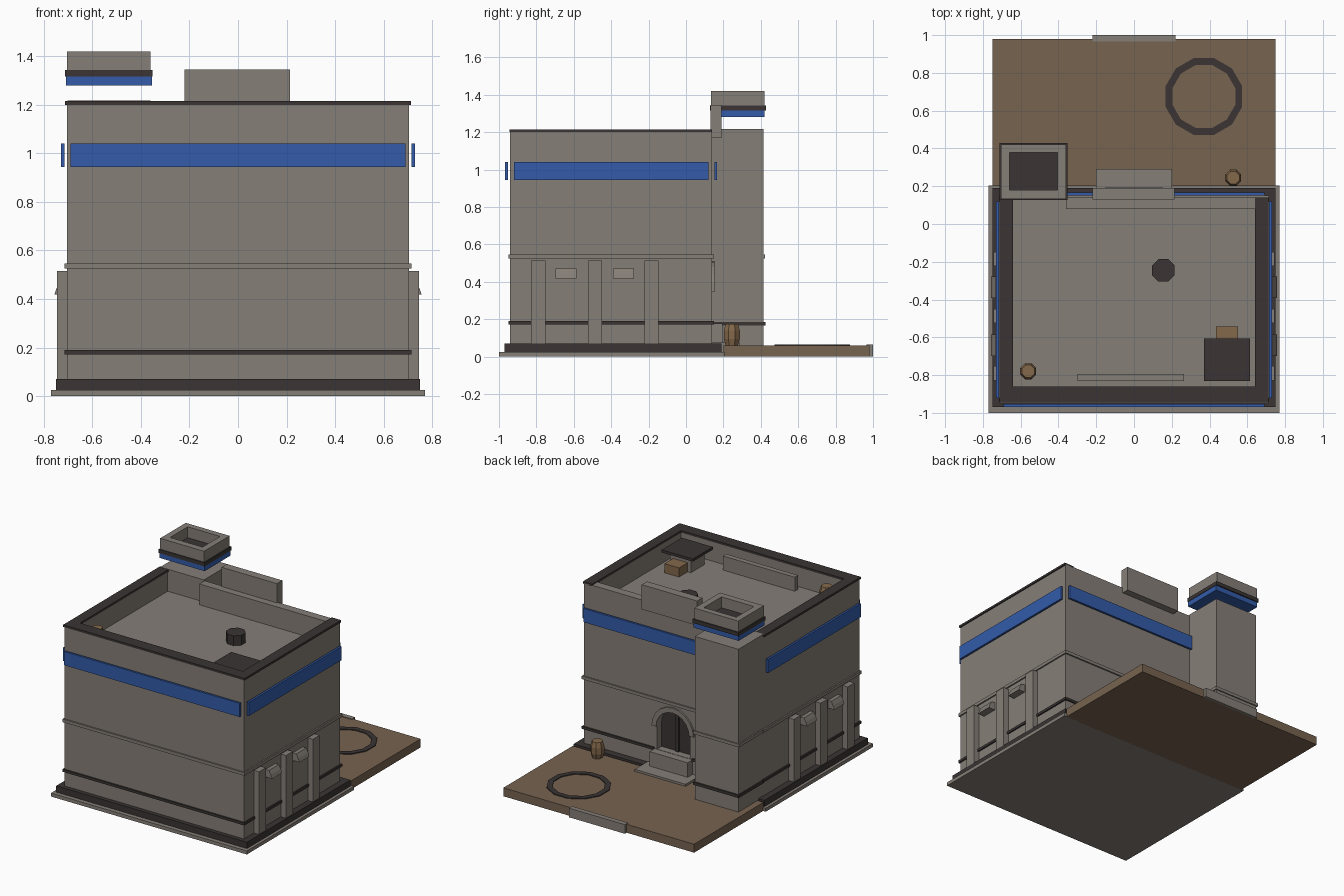
import bpy, bmesh, math

if "Cube" in bpy.data.objects:
    bpy.data.objects.remove(bpy.data.objects["Cube"])


def material(name, rgb):
    m = bpy.data.materials.new(name)
    m.diffuse_color = (*rgb, 1)
    m.use_nodes = True
    m.node_tree.nodes["Principled BSDF"].inputs["Base Color"].default_value = m.diffuse_color
    return m


STONE = material("grey_stone", (0.235, 0.21, 0.185))
DARK = material("dark_trim", (0.043, 0.034, 0.034))
BLUE = material("blue_band", (0.033, 0.105, 0.40))
EARTH = material("brown_earth", (0.185, 0.125, 0.08))
WOOD = material("barrel_wood", (0.23, 0.14, 0.07))


def finish(name, bm, mat):
    bmesh.ops.recalc_face_normals(bm, faces=bm.faces)
    me = bpy.data.meshes.new(name)
    bm.to_mesh(me)
    bm.free()
    me.materials.append(mat)
    ob = bpy.data.objects.new(name, me)
    bpy.context.collection.objects.link(ob)
    return ob


def box(name, x0, x1, y0, y1, z0, z1, mat=STONE):
    bm = bmesh.new()
    bmesh.ops.create_cube(bm, size=1)
    for v in bm.verts:
        v.co = (x1 if v.co.x > 0 else x0, y1 if v.co.y > 0 else y0, z1 if v.co.z > 0 else z0)
    return finish(name, bm, mat)


def prism(name, pts, offset, mat=STONE):
    """Extrude a closed 3D outline along offset."""
    bm = bmesh.new()
    f = bm.faces.new([bm.verts.new(p) for p in pts])
    r = bmesh.ops.extrude_face_region(bm, geom=[f])
    bmesh.ops.translate(bm, vec=offset, verts=[v for v in r["geom"] if isinstance(v, bmesh.types.BMVert)])
    return finish(name, bm, mat)


def lathe(name, cx, cy, profile, n, mat, closed=False):
    """Stack n-sided rings; closed joins last ring to first, otherwise ends are capped."""
    bm = bmesh.new()
    rings = []
    for r, z in profile:
        rings.append([bm.verts.new((cx + r * math.cos(math.tau * (i + .5) / n),
                                    cy + r * math.sin(math.tau * (i + .5) / n), z)) for i in range(n)])
    pairs = list(zip(rings, rings[1:]))
    if closed:
        pairs.append((rings[-1], rings[0]))
    else:
        bm.faces.new(rings[0])
        bm.faces.new(rings[-1])
    for a, b in pairs:
        for i in range(n):
            j = (i + 1) % n
            bm.faces.new((a[i], a[j], b[j], b[i]))
    return finish(name, bm, mat)


def arc(r, zc, y, n=10):
    return [(r * math.cos(math.pi * i / n), y, zc + r * math.sin(math.pi * i / n)) for i in range(n + 1)]


# Ground: slab, yard, plinth
box("foundation_slab", -.77, .77, -1, .205, 0, .025)
box("yard", -.75, .75, .2, .98, 0, .06, EARTH)
box("yard_edge_stone", -.22, .22, .965, 1, 0, .065)
box("plinth", -.75, .75, -.97, .19, .025, .07, DARK)
lathe("yard_ring", .37, .675, [(.21, .058), (.21, .066), (.172, .066), (.172, .058)], 12, DARK, True)

# Main body with arched door recess at the back
ROOF, TOP, BACK = 1.06, 1.205, .14
body = box("main_body", -.705, .705, -.94, BACK, .02, ROOF)
cut = prism("door_cutter", arc(.13, .35, .07) + [(-.13, .07, .18), (.13, .07, .18)], (0, .2, 0))
cut.hide_render = True
cut.hide_viewport = True
cut.display_type = 'WIRE'
mod = body.modifiers.new("door", 'BOOLEAN')
mod.operation = 'DIFFERENCE'
mod.solver = 'EXACT'
mod.object = cut

# Door leaves, arch surround, stoop and step
prism("door_panel", arc(.129, .35, .071) + [(-.129, .071, .181), (.129, .071, .181)], (0, .02, 0), DARK)
box("door_post", -.012, .012, .088, .1, .18, .475, DARK)
prism("door_arch", arc(.165, .345, BACK - .005) + arc(.13, .345, BACK - .005)[::-1], (0, .017, 0))
box("door_stoop", -.15, .15, .12, .195, .02, .178)
box("door_step", -.2, .2, .13, .29, .02, .075)

# Parapet walls and dark caps
for s in (-1, 1):
    a, b = sorted((s * .645, s * .705))
    box("parapet_side", a, b, -.94, BACK, ROOF, TOP)
    a, b = sorted((s * .64, s * .713))
    box("parapet_side_cap", a, b, -.945, BACK, 1.2, 1.215, DARK)
box("parapet_front", -.645, .645, -.94, -.865, ROOF, TOP)
box("parapet_front_cap", -.64, .64, -.945, -.86, 1.2, 1.215, DARK)
box("parapet_back", -.36, .645, .08, BACK, ROOF, 1.208)
box("raised_back_panel", -.22, .215, .13, .19, 1.17, 1.345)

# Horizontal mouldings round the body
box("cornice", -.715, .715, -.95, .15, .525, .547)
for n, x0, x1, y0, y1 in (("front", -.715, .715, -.95, -.93), ("left", -.715, -.7, -.93, .15),
                          ("right", .7, .715, -.93, .15), ("back_a", .15, .7, .13, .15),
                          ("back_b", -.7, -.15, .13, .15)):
    box("dark_band_" + n, x0, x1, y0, y1, .172, .19, DARK)

# Blue bands standing slightly off the walls
box("blue_band_front", -.69, .69, -.968, -.953, .943, 1.04, BLUE)
box("blue_band_back", -.69, .69, .152, .167, .943, 1.04, BLUE)

# Side details: blue band, pilasters and hoods
for s in (-1, 1):
    a, b = sorted((s * .715, s * .73))
    box("blue_band_side", a, b, -.92, .12, .943, 1.04, BLUE)
    for y in (-.79, -.487, -.185):
        a, b = sorted((s * .7, s * .745))
        box("pilaster", a, b, y - .038, y + .038, .06, .515)
    for y in (-.642, -.335):
        prof = [(.70, .472), (.732, .472), (.747, .445), (.757, .418), (.70, .418)]
        prism("vent_hood", [(s * x, y - .056, z) for x, z in prof], (0, .112, 0))

# Corner tower with floating crown
box("tower", -.703, -.36, .132, .415, .01, 1.217)
box("tower_dark_band", -.712, -.352, .14, .425, .165, .185, DARK)
box("tower_cornice", -.712, -.352, .14, .423, .525, .547)
box("crown_blue", -.708, -.355, .132, .42, 1.28, 1.318, BLUE)
box("crown_dark", -.713, -.352, .127, .428, 1.316, 1.343, DARK)
box("crown_wall_left", -.705, -.66, .133, .42, 1.343, 1.42)
box("crown_wall_right", -.405, -.36, .133, .42, 1.343, 1.42)
box("crown_wall_front", -.66, -.405, .133, .18, 1.343, 1.42)
box("crown_wall_back", -.66, -.405, .378, .42, 1.343, 1.42)

# Roof items
box("roof_bench", -.3, .265, -.83, -.793, ROOF, 1.16)
box("roof_hatch", .41, .575, -.795, -.64, ROOF, 1.167)
box("roof_hatch_lid", .37, .615, -.83, -.605, 1.163, 1.182, DARK)
box("roof_crate", .435, .55, -.655, -.543, ROOF, 1.125, WOOD)
lathe("roof_vent", .155, -.245, [(.065, ROOF), (.065, 1.13)], 8, DARK)

# Barrels
for x, y, z in ((.525, .245, .06), (-.56, -.78, ROOF)):
    lathe("barrel", x, y, [(.036, z), (.046, z + .035), (.046, z + .08), (.036, z + .115)], 8, WOOD)
